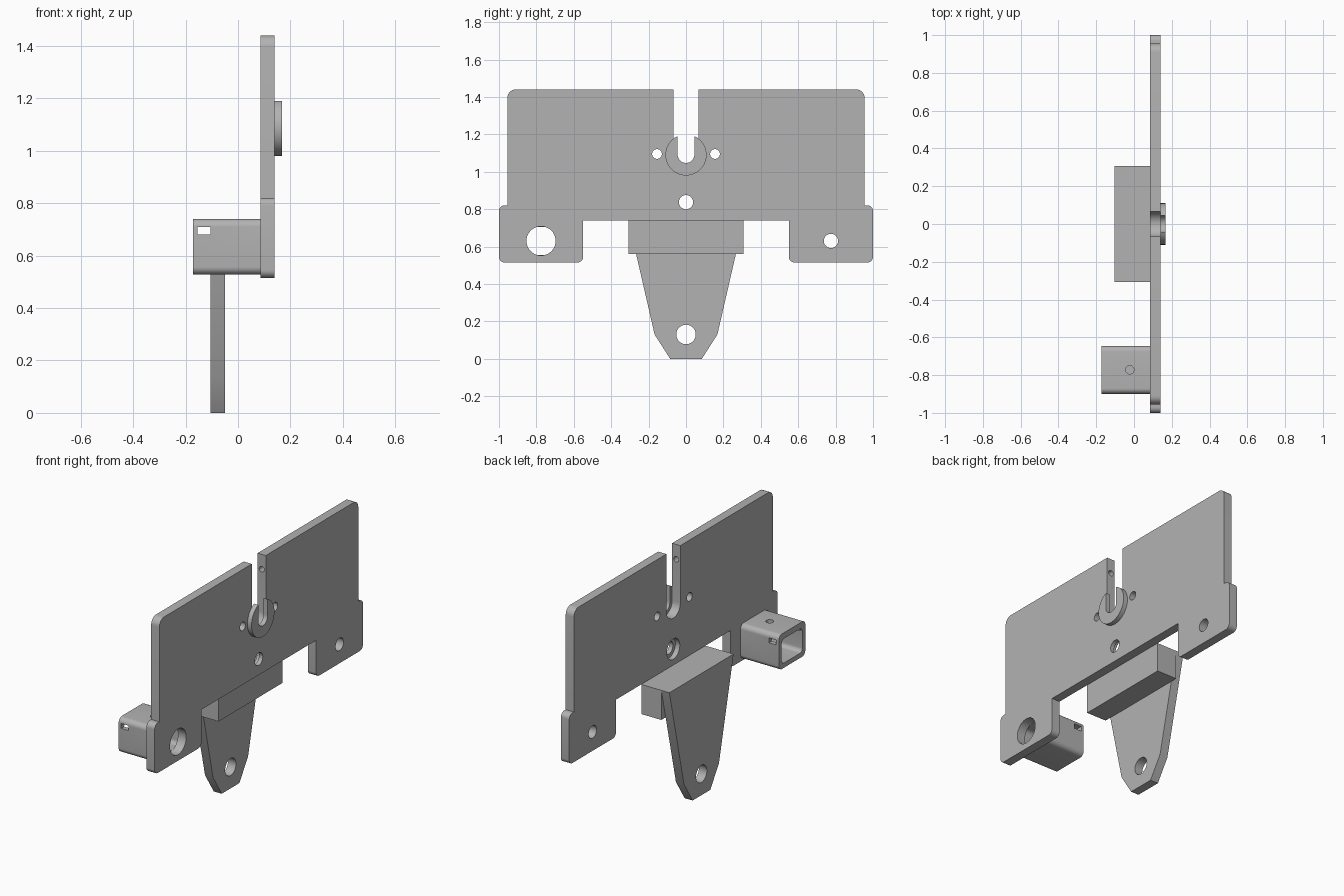
import bpy, bmesh, math
from mathutils import Vector, Matrix

cube = bpy.data.objects.get("Cube")
if cube:
    bpy.data.objects.remove(cube, do_unlink=True)

grey = bpy.data.materials.new("plain grey")
grey.use_nodes = True
tone = (0.45, 0.45, 0.45, 1)
grey.diffuse_color = tone
grey.node_tree.nodes["Principled BSDF"].inputs["Base Color"].default_value = tone


def rounded(corners, steps=8):
    """Replace each (y, z, radius) corner by a tangent arc."""
    out = []
    n = len(corners)
    for i, (y, z, r) in enumerate(corners):
        p = Vector((y, z))
        if r == 0:
            out.append(p)
            continue
        a = (Vector(corners[i - 1][:2]) - p).normalized()
        b = (Vector(corners[(i + 1) % n][:2]) - p).normalized()
        centre = p + (a + b) * r          # all rounded corners are square
        for k in range(steps + 1):
            t = math.pi / 2 * k / steps
            out.append(centre - b * r * math.cos(t) - a * r * math.sin(t))
    return out


def prism(name, outline, x0, x1):
    """Extrude a (y, z) outline along x."""
    bm = bmesh.new()
    face = bm.faces.new([bm.verts.new((x0, p[0], p[1])) for p in outline])
    top = bmesh.ops.extrude_face_region(bm, geom=[face])["geom"]
    bmesh.ops.translate(bm, vec=(x1 - x0, 0, 0),
                        verts=[g for g in top if isinstance(g, bmesh.types.BMVert)])
    bmesh.ops.recalc_face_normals(bm, faces=bm.faces)
    mesh = bpy.data.meshes.new(name)
    bm.to_mesh(mesh)
    bm.free()
    mesh.materials.append(grey)
    ob = bpy.data.objects.new(name, mesh)
    bpy.context.collection.objects.link(ob)
    return ob


def rect(y0, y1, z0, z1, r=0):
    return rounded([(y0, z0, r), (y1, z0, r), (y1, z1, r), (y0, z1, r)])


def circle(y, z, r, n=40):
    return [(y + r * math.cos(2 * math.pi * k / n),
             z + r * math.sin(2 * math.pi * k / n)) for k in range(n)]


def slot(half, z, top, n=20):
    arc = [(half * math.cos(math.pi * (1 + k / n)),
            z + half * math.sin(math.pi * (1 + k / n))) for k in range(n + 1)]
    return arc + [(half, top), (-half, top)]


def cut(ob, outline, x0=-1, x1=1, matrix=None):
    """Subtract a prism and bake the result."""
    tool = prism("cutter", outline, x0, x1)
    if matrix:
        tool.data.transform(matrix)
    tool.hide_render = True
    mod = ob.modifiers.new("cut", "BOOLEAN")
    mod.operation, mod.solver, mod.object = "DIFFERENCE", "EXACT", tool
    bpy.context.view_layer.update()
    done = ob.evaluated_get(bpy.context.evaluated_depsgraph_get())
    mesh = bpy.data.meshes.new_from_object(done)
    ob.modifiers.clear()
    ob.data = mesh
    bpy.data.objects.remove(tool, do_unlink=True)


# Main plate: mirrored outline with two lower ears
BACK, FACE = 0.085, 0.14
half = [(0.55, 0.74, 0), (0.55, 0.515, 0.03), (1.0, 0.515, 0.03),
        (1.0, 0.82, 0.03), (0.955, 0.82, 0), (0.955, 1.44, 0.045)]
plate = prism("main_plate",
              rounded(half + [(-y, z, r) for y, z, r in reversed(half)]), BACK, FACE)
cut(plate, slot(0.067, 1.092, 1.6))
for y, z, r in [(-0.155, 1.095, 0.026), (0.155, 1.095, 0.026), (0, 0.837, 0.038),
                (0.775, 0.63, 0.038), (-0.775, 0.63, 0.078)]:
    cut(plate, circle(y, z, r))
# Counterbore on the rear side of the centre hole
cut(plate, circle(0, 0.837, 0.062), -1, 0.115)
# Small cross hole in the slot walls
turn_y = Matrix.Rotation(math.pi / 2, 4, "Z")
cut(plate, circle(-0.1125, 1.35, 0.017, 20), -0.12, 0.12, turn_y)

# Slotted washer on the plate face
washer = prism("slotted_washer", circle(0, 1.09, 0.11, 64), FACE, 0.168)
cut(washer, slot(0.045, 1.092, 1.6))

# Support block and tapered tongue
block = prism("support_block", rect(-0.308, 0.308, 0.56, 0.74), -0.05, BACK)
side = [(0.085, 0), (0.168, 0.13), (0.308, 0.74)]
tongue = prism("tapered_tongue", side + [(-y, z) for y, z in reversed(side)],
               -0.104, -0.05)
cut(tongue, circle(0, 0.13, 0.052))

# Hollow socket with side windows and a top hole
socket = prism("hollow_socket", rect(-0.9, -0.645, 0.527, 0.74, 0.03), -0.172, BACK)
cut(socket, rect(-0.872, -0.673, 0.556, 0.704, 0.025))
cut(socket, rect(0.105, 0.155, 0.68, 0.71), -1, 0, turn_y)
turn_z = Matrix.Rotation(math.pi / 2, 4, "Y")
cut(socket, circle(-0.772, -0.022, 0.022, 24), -0.9, -0.65,
    Matrix(((0, 0, 1, 0), (0, 1, 0, 0), (-1, 0, 0, 0), (0, 0, 0, 1))))

# Smooth round walls, keep hard edges
for ob in (plate, washer, block, tongue, socket):
    bpy.ops.object.select_all(action="DESELECT")
    ob.select_set(True)
    bpy.context.view_layer.objects.active = ob
    bpy.ops.object.shade_smooth_by_angle(angle=math.radians(30))
